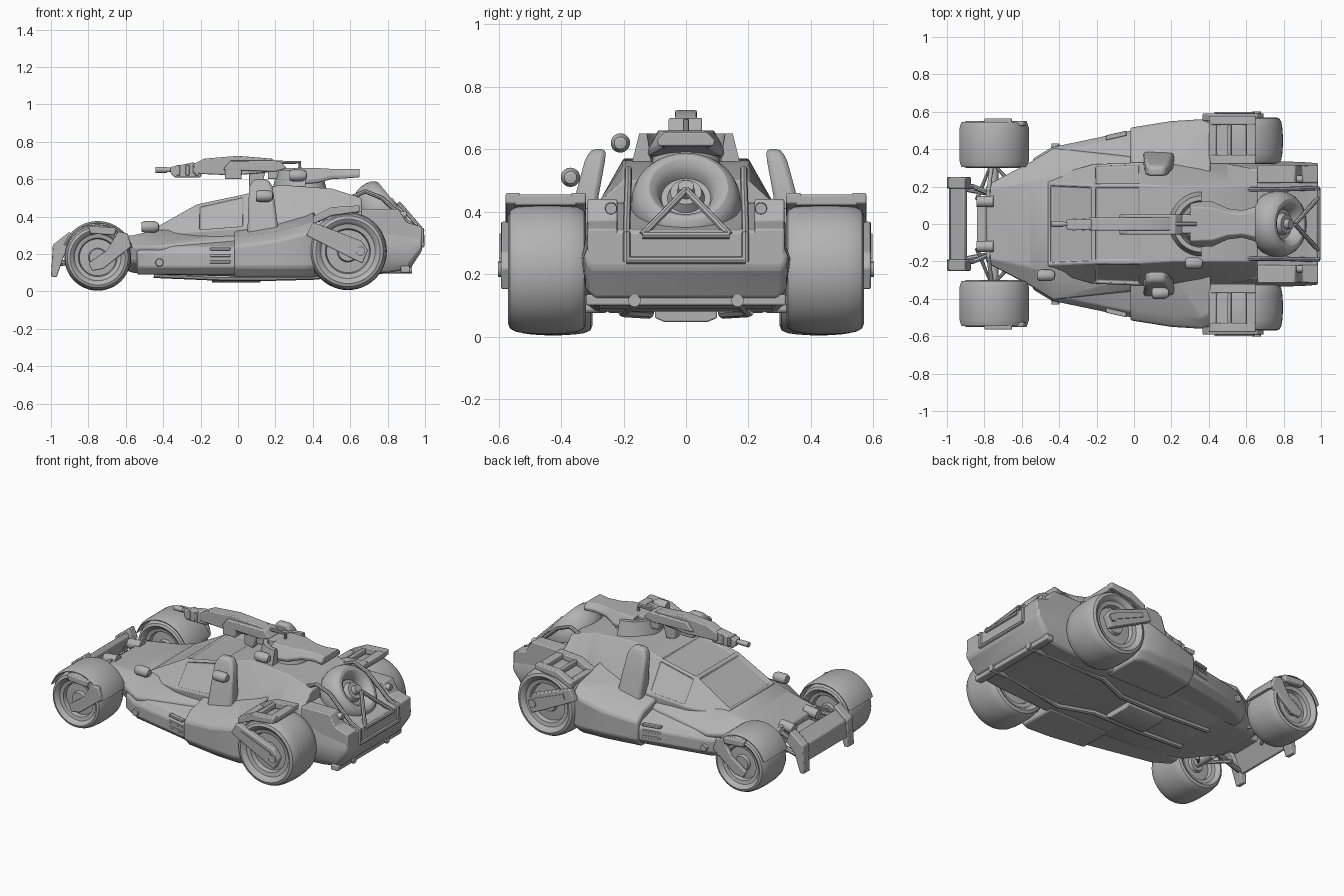
import bpy, bmesh, math
from mathutils import Vector

cube = bpy.data.objects.get("Cube")
if cube:
    bpy.data.objects.remove(cube, do_unlink=True)

grey = bpy.data.materials.new("plain grey")
grey.use_nodes = True
grey.diffuse_color = (0.45, 0.45, 0.45, 1)
grey.node_tree.nodes["Principled BSDF"].inputs["Base Color"].default_value = grey.diffuse_color
made = []


def finish(name, bm, pair=False, bevel=0):
    """Turn a bmesh into an object, optionally doubled across the centre plane."""
    if pair:
        copy = bmesh.ops.duplicate(bm, geom=bm.verts[:] + bm.edges[:] + bm.faces[:])["geom"]
        for v in copy:
            if isinstance(v, bmesh.types.BMVert):
                v.co.y *= -1
    bmesh.ops.recalc_face_normals(bm, faces=bm.faces)
    mesh = bpy.data.meshes.new(name)
    bm.to_mesh(mesh)
    bm.free()
    return add(name, mesh, bevel)


def add(name, mesh, bevel=0):
    mesh.materials.clear()
    mesh.materials.append(grey)
    ob = bpy.data.objects.new(name, mesh)
    bpy.context.collection.objects.link(ob)
    if bevel:
        mod = ob.modifiers.new("bevel", "BEVEL")
        mod.width, mod.segments, mod.limit_method = bevel, 2, "ANGLE"
    made.append(ob)
    return ob


def loft(name, rings, pair=False, bevel=0.012, insets=()):
    """Skin a row of point rings; insets sink the chosen (segment, edge) panels."""
    bm = bmesh.new()
    rows = [[bm.verts.new(p) for p in ring] for ring in rings]
    n, faces = len(rows[0]), {}
    for i in range(len(rows) - 1):
        for j in range(n):
            k = (j + 1) % n
            faces[i, j] = bm.faces.new((rows[i][j], rows[i][k], rows[i + 1][k], rows[i + 1][j]))
    bm.faces.new(rows[0])
    bm.faces.new(rows[-1])
    bmesh.ops.recalc_face_normals(bm, faces=bm.faces)
    panels = [faces[k] for k in insets]
    for thickness, depth in ((0.018, 0), (0.007, -0.014)) if panels else ():
        bmesh.ops.inset_individual(bm, faces=panels, thickness=thickness, depth=depth)
    return finish(name, bm, pair, bevel)


def sym(x, *half):
    """Full cross-section from its left half."""
    return [(x, y, z) for y, z in half] + [(x, -y, z) for y, z in reversed(half)]


def prism(name, outline, y0, y1, pair=True, bevel=0.006):
    """Side outline (x, z) extruded across the width."""
    return loft(name, [[(x, y, z) for x, z in outline] for y in (y0, y1)], pair, bevel)


def box(name, x0, x1, y0, y1, z0, z1, pair=True, bevel=0.006):
    return prism(name, [(x0, z0), (x1, z0), (x1, z1), (x0, z1)], y0, y1, pair, bevel)


def lathe(name, profile, centre, axis, pair=False, start=0, sweep=360, steps=40, closed=False):
    """Turn a (radius, height) profile about an axis through centre."""
    n, c = Vector(axis).normalized(), Vector(centre)
    u = Vector((0, 1, 0)) if abs(n.x) > 0 else Vector((1, 0, 0))
    v = u.cross(n)
    full = sweep == 360
    bm, rows = bmesh.new(), []
    for i in range(steps if full else steps + 1):
        a = math.radians(start + sweep * i / steps)
        d = u * math.cos(a) + v * math.sin(a)
        rows.append([bm.verts.new(c + d * r + n * h) for r, h in profile])
    m = len(profile)
    for i in range(steps):
        a, b = rows[i], rows[(i + 1) % len(rows)]
        for j in range(m if closed else m - 1):
            k = (j + 1) % m
            bm.faces.new((a[j], a[k], b[k], b[j]))
    if not full:
        bm.faces.new(rows[0])
        bm.faces.new(rows[-1])
    bmesh.ops.remove_doubles(bm, verts=bm.verts, dist=0.0001)
    return finish(name, bm, pair)


def rod(name, a, b, r, pair=False):
    d = Vector(b) - Vector(a)
    return lathe(name, [(0, 0), (r, 0), (r, d.length), (0, d.length)], a, d, pair, steps=16)


def tube(name, points, r, pair=False):
    for side in ((1, -1) if pair else (1,)):
        curve = bpy.data.curves.new(name, "CURVE")
        curve.dimensions, curve.bevel_depth, curve.bevel_resolution = "3D", r, 2
        curve.use_fill_caps = True
        line = curve.splines.new("POLY")
        line.points.add(len(points) - 1)
        for p, (x, y, z) in zip(line.points, points):
            p.co = (x, y * side, z, 1)
        temp = bpy.data.objects.new(name, curve)
        add(name, bpy.data.meshes.new_from_object(temp))
        bpy.data.objects.remove(temp)


# Hull and cabin
loft("hull", [
    sym(-.79, (.14, .17), (.19, .19), (.21, .25), (.19, .28)),
    sym(-.56, (.24, .1), (.31, .16), (.33, .24), (.23, .3)),
    sym(-.43, (.27, .09), (.36, .14), (.41, .24), (.25, .33)),
    sym(0, (.29, .08), (.36, .12), (.36, .28), (.28, .32)),
    sym(.45, (.29, .08), (.34, .13), (.33, .25), (.3, .36)),
    sym(.66, (.29, .09), (.32, .14), (.335, .25), (.29, .43)),
    sym(.8, (.29, .1), (.32, .15), (.335, .25), (.28, .4)),
    sym(.92, (.29, .12), (.32, .15), (.33, .25), (.29, .35)),
    sym(.985, (.3, .22), (.32, .23), (.325, .26), (.29, .34))])
loft("cabin", [
    sym(-.46, (.25, .28), (.25, .3), (.22, .33)),
    sym(-.22, (.31, .28), (.32, .32), (.21, .465)),
    sym(.04, (.33, .25), (.33, .34), (.21, .52)),
    sym(.22, (.33, .25), (.33, .34), (.2, .57)),
    sym(.5, (.33, .25), (.32, .36), (.2, .55)),
    sym(.66, (.31, .25), (.29, .42), (.2, .5))],
    bevel=0.005, insets=[(0, 2), (1, 2), (1, 1), (1, 3)])

# Side pods with vents
loft("front_side_pod", [[(x, .25, .09), (x, w - .04, .09), (x, w, .13), (x, w, .2), (x, w - .03, .24), (x, .25, .3)]
                        for x, w in ((-.54, .35), (-.44, .41), (-.01, .5))], True, 0.008)
loft("rear_side_pod", [[(x, .25, .075), (x, w - .05, .075), (x, w, .13), (x, w, z), (x, w - .06, z + .05), (x, .25, z + .1)]
                       for x, w, z in ((-.02, .515, .24), (.2, .55, .27), (.36, .56, .31), (.41, .54, .33))], True)
for i in range(3):
    z = .15 + i * .035
    loft("side_vent", [[(x, y - .02, z), (x, y + .006, z), (x, y + .006, z + .015), (x, y - .02, z + .015)]
                       for x, y in ((-.15, .468), (-.04, .493))], True, 0.003)
lathe("pod_cap", [(0, .03), (.02, .03), (.024, 0), (0, 0)], (-.42, .4, .155), (0, 1, 0), True, steps=16)

# Shoulder intake fins
loft("shoulder_fin", [[(x0, y0, z), (x1, y0, z), (x1, y1, z), (x0, y1, z)] for x0, x1, y0, y1, z in
                      ((.05, .22, .29, .39, .3), (.055, .2, .28, .355, .45),
                       (.06, .185, .26, .325, .56), (.085, .16, .255, .305, .6))], True, 0.015)

# Wheels: side profile as fractions of radius and half width
half = [(0, .75), (.25, .75), (.28, .6), (.55, .58), (.58, .78), (.7, .82), (.75, .93), (.83, 1), (.91, .95),
        (.96, .8), (.985, .55), (1, .2)]
side = half + [(r, -h) for r, h in reversed(half)]
for name, x, y, z, r in (("front_wheel", -.75, .425, .182, .178), ("rear_wheel", .588, .445, .215, .208)):
    lathe(name, [(p * r, q * .125) for p, q in side], (x, y, z), (0, 1, 0), True, steps=48)
    rod(name + "_axle", (x, .2, z), (x, y, z), .025, True)

# Front fenders, arms and suspension
lathe("front_fender", [(.18, -.12), (.18, .12), (.184, .12), (.194, .09), (.194, -.09), (.184, -.12)],
      (-.75, .425, .182), (0, 1, 0), True, 15, 145, 28, True)
prism("front_wheel_arm", [(-.8, .15), (-.78, .11), (-.72, .12), (-.57, .24), (-.59, .31), (-.64, .32), (-.7, .22)], .525, .55)
prism("fender_bracket", [(-.8, .35), (-.65, .34), (-.66, .3), (-.79, .31)], .53, .565)
for z in (.14, .22):
    tube("wishbone", [(-.84, .13, z), (-.76, .33, .19), (-.66, .22, z)], .012, True)
rod("shock_absorber", (-.78, .16, .29), (-.76, .32, .2), .022, True)

# Nose: bumper, rails and lamps
prism("front_bumper", [(-.99, .14), (-.965, .13), (-.89, .27), (-.91, .295), (-.98, .24)], -.2, .2, False)
prism("bumper_end", [(-1, .08), (-.97, .075), (-.93, .19), (-.87, .25), (-.9, .32), (-.99, .25)], .19, .25)
tube("nose_rail", [(-.96, .2, .15), (-.86, .18, .16), (-.74, .16, .18)], .015, True)
tube("upper_nose_rail", [(-.92, .2, .28), (-.86, .2, .25), (-.74, .15, .26)], .013, True)
box("nose_block", -.84, -.77, -.1, .1, .17, .24, False)
rod("nose_lamp", (-.84, .12, .27), (-.75, .12, .28), .03, True)

# Spot lamps on the right side
for x, y, z in ((-.47, -.275, .345), (.14, -.37, .51), (.32, -.21, .62)):
    lathe("spot_lamp", [(0, -.045), (.025, -.045), (.031, -.03), (.031, .025), (.02, .045), (0, .05)], (x, y, z), (1, 0, 0), steps=20)

# Rear fenders and swing arms
rail = [(.4, .36), (.5, .405), (.65, .425), (.65, .46), (.5, .45), (.4, .4)]
prism("rear_fender_outer_rail", rail, .53, .578)
prism("rear_fender_inner_rail", rail, .32, .37)
for x0, x1, z in ((.4, .44, .37), (.5, .52, .41), (.6, .65, .42)):
    box("rear_fender_crossbar", x0, x1, .35, .55, z, z + .035)
prism("rear_fender_recess", [(.41, .37), (.64, .42), (.64, .43), (.41, .385)], .35, .55, bevel=0)
prism("swing_arm", [(.365, .3), (.4, .37), (.66, .27), (.695, .22), (.665, .15), (.6, .18)], .55, .592)
prism("swing_arm_plate", [(.43, .3), (.44, .33), (.64, .25), (.66, .2)], .588, .598, bevel=0)
lathe("swing_arm_bolt", [(0, .01), (.025, .01), (.025, -.02), (0, -.02)], (.655, .592, .215), (0, 1, 0), True, steps=16)

# Turret
lathe("turret_shield", [(.11, 0), (.175, 0), (.15, .1), (.125, .1)], (.36, 0, .55), (0, 0, 1), start=90, sweep=180, closed=True)
lathe("turret_drum", [(0, 0), (.115, 0), (.09, .1), (0, .1)], (.36, 0, .54), (0, 0, 1))
loft("turret_tail", [sym(x, (w, z0), (w * 1.05, z0 + .02), (w * .75, z1)) for x, w, z0, z1 in
                     ((.3, .12, .57, .66), (.42, .115, .58, .66), (.5, .08, .6, .655), (.58, .07, .605, .655), (.65, .09, .61, .655))],
     bevel=0.005)

# Gun
rod("gun_muzzle", (-.44, 0, .65), (-.3, 0, .65), .012)
rod("gun_muzzle_tip", (-.44, 0, .65), (-.38, 0, .65), .016)
prism("gun_shroud", [(-.36, .63), (-.34, .61), (-.2, .61), (-.18, .67), (-.24, .69), (-.36, .665)], -.03, .025, False)
for x in (-.33, -.28, -.23):
    box("gun_shroud_rib", x, x + .02, -.034, .029, .62, .675, False, 0.003)
prism("gun_receiver", [(-.24, .63), (-.02, .62), (.2, .64), (.24, .67), (.18, .71), (0, .725), (-.18, .71), (-.24, .68)], -.035, .035, False)
box("gun_magazine", -.07, .02, -.055, .03, .6, .67, False)
prism("gun_side_box", [(-.08, .65), (.2, .64), (.26, .66), (.22, .7), (-.04, .7)], -.056, .052, False)
prism("gun_grip", [(.06, .56), (.12, .55), (.15, .65), (.06, .65)], -.025, .025, False)
tube("gun_handle", [(.16, 0, .69), (.33, 0, .69), (.33, 0, .62)], .01)
box("gun_mount", .16, .34, -.05, .05, .6, .66, False)

# Spare wheel
spare, tilt = (.77, 0, .425), (.77, 0, .62)
ring = [math.radians(a) for a in range(0, 360, 20)]
lathe("spare_tyre", [(.126 + .05 * math.cos(a), .085 * math.sin(a)) for a in ring], spare, tilt, steps=48, closed=True)
lathe("spare_rim", [(0, .06), (.05, .06), (.06, .03), (.09, .03), (.1, -.06), (0, -.06)], spare, tilt, steps=32)
lathe("spare_hub", [(0, 0), (.035, 0), (.025, .09), (0, .09)], spare, tilt, steps=20)

# Rear cage and bumper
tube("roll_bar", [(.6, .185, .5), (.68, .185, .535), (.77, .185, .5), (.92, .19, .36), (.985, .19, .33), (.985, .19, .24)], .012, True)
tube("spare_brace", [(.86, 0, .47), (.985, .14, .325)], .012, True)
for w, z in ((.14, .325), (.19, .245)):
    tube("cage_crossbar", [(.985, -w, z), (.985, w, z)], .012)
prism("rear_corner_box", [(.66, .44), (.86, .44), (.9, .37), (.985, .345), (.985, .24), (.66, .22)], .22, .315)
lathe("tail_lamp", [(0, .03), (.018, .03), (.02, 0), (0, 0)], (.87, .24, .41), (1, 0, 0), True, steps=16)
box("rear_bumper", .87, .92, -.32, .32, .1, .135, False)
rod("exhaust_tip", (.78, .165, .115), (.93, .165, .115), .02, True)

# Underside
loft("skid_pan", [sym(x, (.07, .047), (.1, .06), (.1, .1)) for x in (-.14, .12)], bevel=0.005)
tube("exhaust_pipe", [(-.45, .12, .09), (-.1, .12, .075), (.2, .12, .075), (.4, .2, .08), (.8, .165, .115)], .018, True)

# Smooth round parts, keep edges sharp
bpy.ops.object.select_all(action="DESELECT")
for ob in made:
    ob.select_set(True)
bpy.context.view_layer.objects.active = made[0]
bpy.ops.object.shade_smooth_by_angle(angle=math.radians(30))
